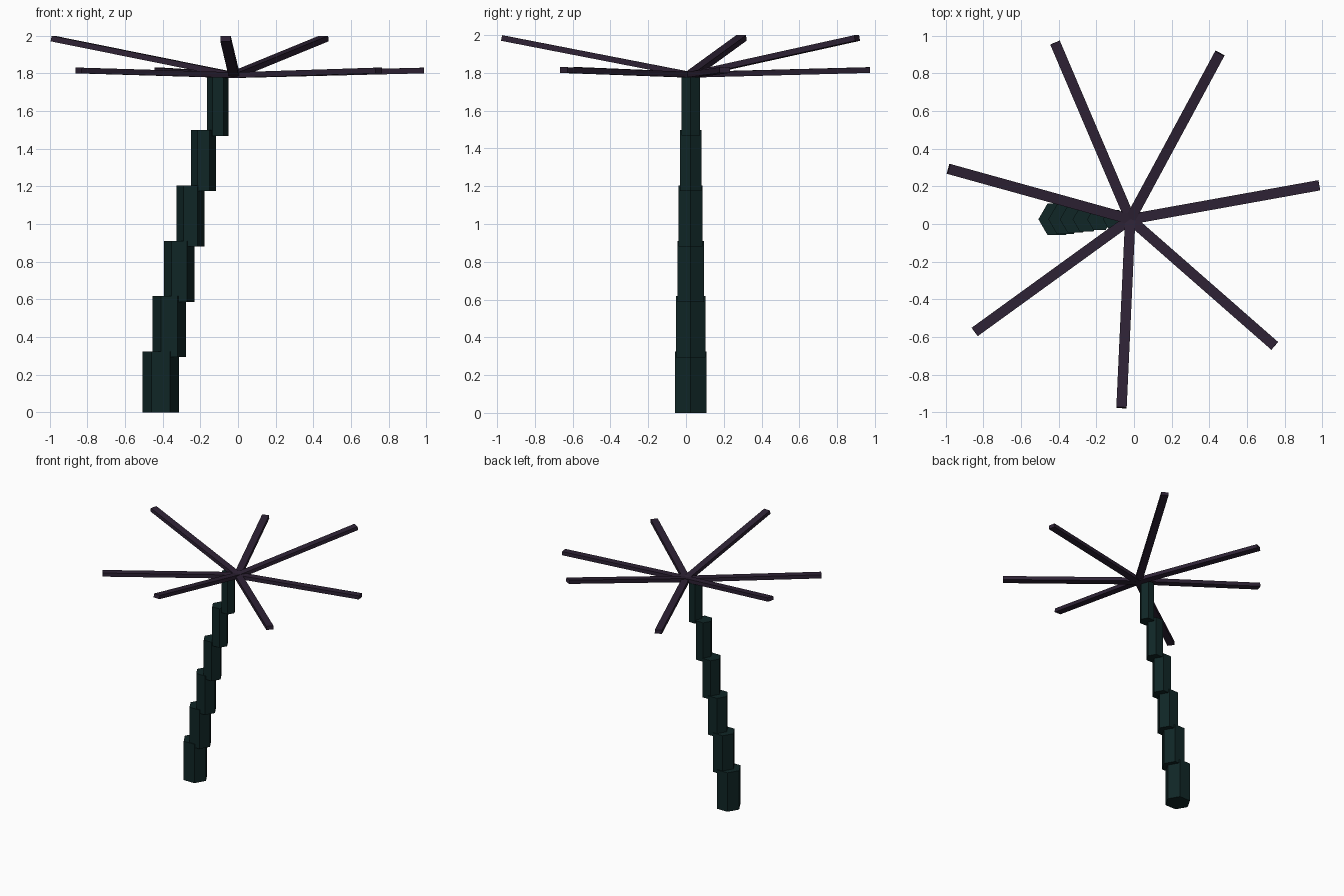
import bpy
import math
from mathutils import Matrix, Vector

cube = bpy.data.objects.get("Cube")
if cube:
    bpy.data.objects.remove(cube, do_unlink=True)


def material(name, colour):
    mat = bpy.data.materials.new(name)
    mat.use_nodes = True
    mat.diffuse_color = (*colour, 1)
    mat.node_tree.nodes["Principled BSDF"].inputs["Base Color"].default_value = (*colour, 1)
    return mat


trunk_green = material("dark green", (0.005, 0.019, 0.019))
frond_purple = material("dark purple", (0.027, 0.016, 0.035))

# Trunk: stacked six-sided segments that shrink and lean towards the crown
TRUNK_X = [-0.41, -0.365, -0.312, -0.252, -0.183, -0.107]
HEIGHT, STEP = 0.324, 0.2935
for i, x in enumerate(TRUNK_X):
    radius = 0.0975 - 0.008 * i
    bpy.ops.mesh.primitive_cylinder_add(
        vertices=6, radius=radius, depth=HEIGHT,
        location=(x, 0.025, i * STEP + HEIGHT / 2),
        rotation=(0, 0, math.pi / 2))
    segment = bpy.context.object
    segment.name = f"trunk_segment_{i + 1}"
    segment.data.materials.append(trunk_green)

# Fronds: seven flat bars around the crown, alternately low and raised
CROWN = Vector((-0.02, 0.025, 1.79))
LENGTH, WIDTH, THICKNESS = 1.02, 0.055, 0.03
COUNT = 7
for i in range(COUNT):
    turn = math.radians(10.2) + i * math.tau / COUNT
    lift = math.radians(11 if i % 2 else 1.4)
    bpy.ops.mesh.primitive_cube_add(size=1)
    frond = bpy.context.object
    frond.name = f"frond_{i + 1}"
    frond.data.transform(Matrix.Translation((LENGTH / 2, 0, 0))
                         @ Matrix.Diagonal((LENGTH, WIDTH, THICKNESS, 1)))
    frond.rotation_euler = (0, -lift, turn)
    frond.location = CROWN
    frond.data.materials.append(frond_purple)
